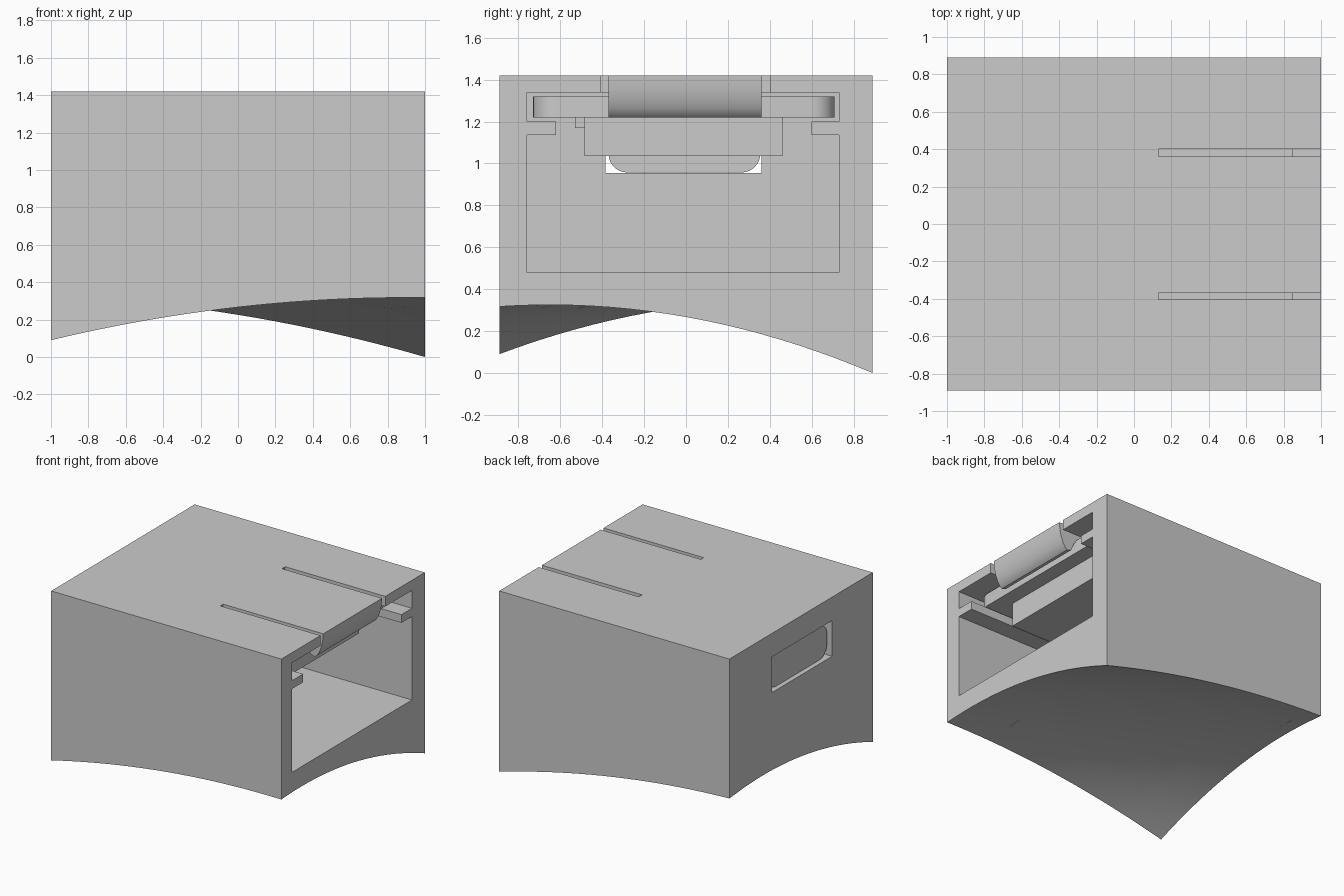
import bpy
import bmesh
import math
from mathutils import Vector

cube = bpy.data.objects.get("Cube")
if cube:
    bpy.data.objects.remove(cube, do_unlink=True)

grey = bpy.data.materials.new("plain grey")
grey.use_nodes = True
grey.diffuse_color = (0.6, 0.6, 0.6, 1)
grey.node_tree.nodes["Principled BSDF"].inputs["Base Color"].default_value = (0.6, 0.6, 0.6, 1)

TOP = 1.42
HALF_Y = 0.89


def finish(name, bm):
    bmesh.ops.recalc_face_normals(bm, faces=bm.faces)
    mesh = bpy.data.meshes.new(name)
    bm.to_mesh(mesh)
    bm.free()
    mesh.materials.append(grey)
    obj = bpy.data.objects.new(name, mesh)
    bpy.context.collection.objects.link(obj)
    return obj


def prism(name, points, offset):
    """Extrude a closed planar outline along the offset."""
    bm = bmesh.new()
    lower = [bm.verts.new(p) for p in points]
    upper = [bm.verts.new(Vector(p) + Vector(offset)) for p in points]
    bm.faces.new(lower)
    bm.faces.new(upper)
    n = len(points)
    for i in range(n):
        j = (i + 1) % n
        bm.faces.new((lower[i], lower[j], upper[j], upper[i]))
    return finish(name, bm)


def box(name, x, y, z):
    outline = [(x[0], y[0], z[0]), (x[0], y[1], z[0]), (x[0], y[1], z[1]), (x[0], y[0], z[1])]
    return prism(name, outline, (x[1] - x[0], 0, 0))


def rounded(a, b, radius, steps=8):
    """Rounded rectangle between the ranges a and b."""
    pts = []
    corners = [(a[1], b[1], -1, -1), (a[0], b[1], 1, -1), (a[0], b[0], 1, 1), (a[1], b[0], -1, 1)]
    for k, (u, v, su, sv) in enumerate(corners):
        for i in range(steps + 1):
            t = math.pi / 2 * (k + i / steps)
            pts.append((u + su * radius + radius * math.cos(t),
                        v + sv * radius + radius * math.sin(t)))
    return pts


def smooth(obj):
    bpy.ops.object.select_all(action='DESELECT')
    obj.select_set(True)
    bpy.context.view_layer.objects.active = obj
    bpy.ops.object.shade_smooth_by_angle(angle=math.radians(30))


def underside(x, y):
    # Shallow saddle-fitting arch running diagonally under the case
    return 0.3545 - 0.0245 * x - 0.023 * y - 0.063 * x * x - 0.155 * x * y - 0.137 * y * y


# Case block with an arched underside
bm = bmesh.new()
bmesh.ops.create_cube(bm, size=2)
bmesh.ops.subdivide_edges(bm, edges=bm.edges[:], cuts=19, use_grid_fill=True)
for v in bm.verts:
    v.co.y *= HALF_Y
    low = max(0, underside(v.co.x, v.co.y))
    v.co.z = low + (TOP - low) * (v.co.z + 1) / 2
bmesh.ops.dissolve_limit(bm, angle_limit=0.001, verts=bm.verts[:], edges=bm.edges[:])
case = finish("case", bm)

# Cavity with a pair of board rails, open at the +x end
left, right = -0.76, 0.73
cavity = [(left, 0.48), (right, 0.48), (right, 1.135), (0.6, 1.135), (0.6, 1.2), (right, 1.2),
          (right, 1.34), (left, 1.34), (left, 1.2), (-0.62, 1.2), (-0.62, 1.135), (left, 1.135)]
cutters = [
    prism("cavity_cutter", [(-0.88, y, z) for y, z in cavity], (2, 0, 0)),
    box("latch_cutter", (0.13, 1.1), (-0.405, 0.4), (1.3, 1.5)),
    box("port_window_cutter", (-1.1, -0.8), (-0.385, 0.36), (0.955, 1.235)),
]
for cutter in cutters:
    mod = case.modifiers.new(cutter.name, 'BOOLEAN')
    mod.operation = 'DIFFERENCE'
    mod.solver = 'EXACT'
    mod.object = cutter
    bpy.context.view_layer.objects.active = case
    bpy.ops.object.modifier_apply(modifier=mod.name)
    bpy.data.objects.remove(cutter, do_unlink=True)
smooth(case)

# Flexible latch tongue with a hooked, curved nose
nose = [(0.13, TOP), (1, TOP), (0.995, 1.36), (0.983, 1.31), (0.965, 1.265), (0.945, 1.235),
        (0.925, 1.22), (0.89, 1.23), (0.86, 1.3), (0.81, 1.34), (0.13, 1.34)]
smooth(prism("latch_tongue", [(x, -0.37, z) for x, z in nose], (0, 0.73, 0)))

# Circuit board resting on the rails
board = rounded((-0.86, 0.85), (-0.73, 0.71), 0.11)
smooth(prism("circuit_board", [(x, y, 1.22) for x, y in board], (0, 0, 0.1)))

# Parts on the underside of the board
box("chip_shield", (-0.2, 0.73), (-0.485, 0.46), (1.035, 1.22))
box("small_component", (0.1, 0.3), (-0.53, -0.48), (1.17, 1.22))
port = rounded((-0.37, 0.355), (0.957, 1.22), 0.09)
smooth(prism("port_shell", [(-0.965, y, z) for y, z in port], (0.6, 0, 0)))
